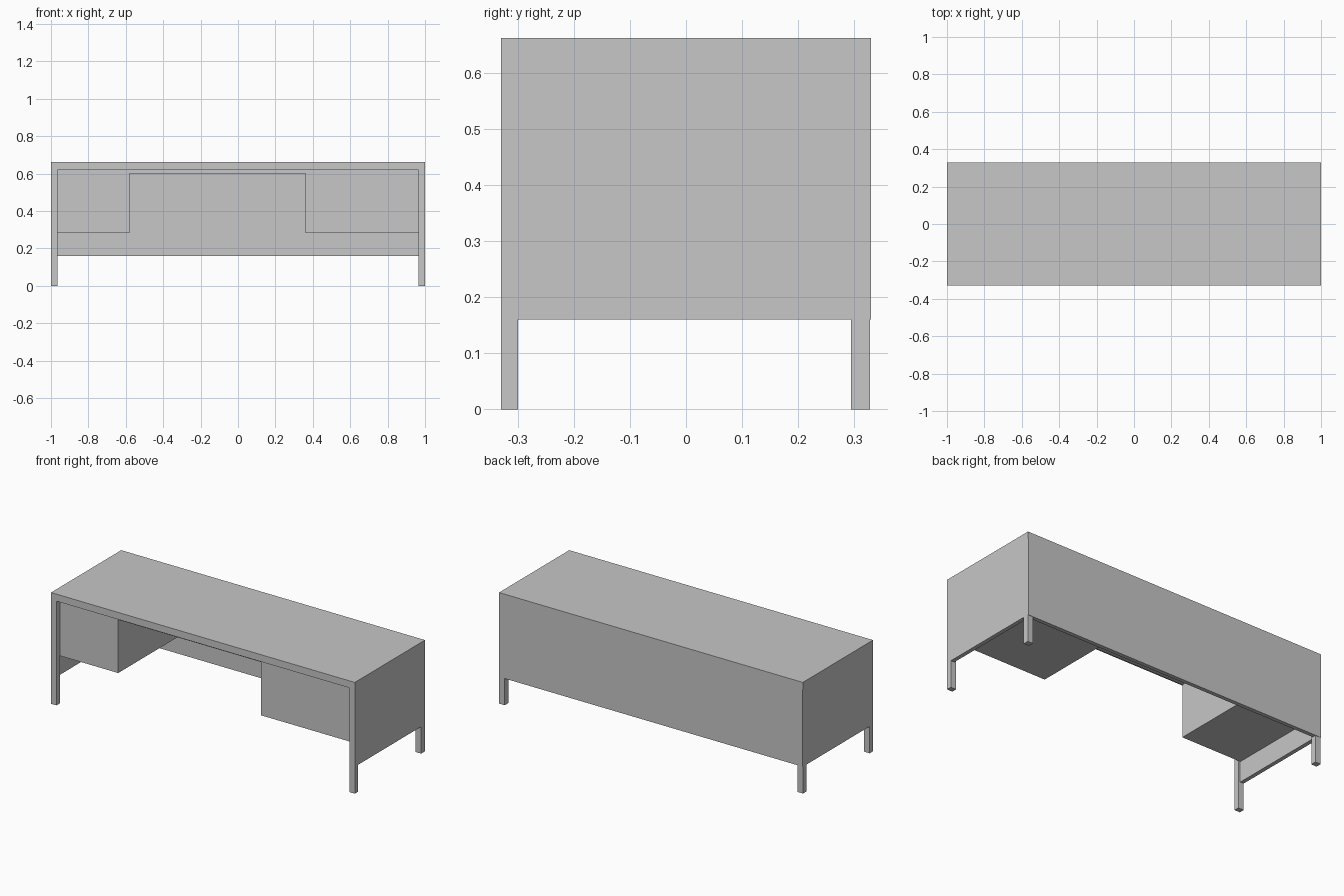
import bpy
import bmesh
from mathutils import Vector

cube = bpy.data.objects.get("Cube")
if cube:
    bpy.data.objects.remove(cube, do_unlink=True)

grey = bpy.data.materials.new("light grey")
grey.use_nodes = True
grey.diffuse_color = (0.57, 0.57, 0.57, 1)
grey.node_tree.nodes["Principled BSDF"].inputs["Base Color"].default_value = grey.diffuse_color


def box(name, x, y, z):
    """Box spanning the given (low, high) range on each axis."""
    bm = bmesh.new()
    bmesh.ops.create_cube(bm, size=1)
    low, high = (Vector(v) for v in zip(x, y, z))
    for v in bm.verts:
        v.co = Vector(high[i] if v.co[i] > 0 else low[i] for i in range(3))
    mesh = bpy.data.meshes.new(name)
    bm.to_mesh(mesh)
    bm.free()
    mesh.materials.append(grey)
    obj = bpy.data.objects.new(name, mesh)
    bpy.context.collection.objects.link(obj)
    return obj


W, D, H = 1.0, 0.33, 0.662   # half width, half depth, height
UNDER = 0.62                 # underside of the top
SKIRT = 0.16                 # lower edge of the panels
LEG = 0.036
LEG_Y = 0.031
THICK = 0.024
BACK = D - THICK

# Desk top
box("desk_top", (-W, W), (-D, D), (UNDER, H))

# Legs and side panels, mirrored left and right
for side, s in (("left", 1), ("right", -1)):
    leg_x = sorted((s * W, s * (W - LEG)))
    box("front_leg_" + side, leg_x, (-D, -D + LEG_Y), (0, UNDER))
    box("back_leg_" + side, leg_x, (D - LEG, D - 0.002), (0, UNDER))
    panel_x = sorted((s * W, s * (W - THICK)))
    box("side_panel_" + side, panel_x, (-D + LEG_Y, D - LEG), (SKIRT, UNDER))

# Back panel
box("back_panel", (-W + 0.001, W - 0.001), (BACK, D), (SKIRT, UNDER))

# Drawer pedestals and the shallow tray between them
FRONT = -0.298
box("wide_pedestal", (0.36, W - THICK), (FRONT, BACK), (0.283, UNDER))
box("narrow_pedestal", (-W + THICK, -0.58), (FRONT, BACK), (0.283, UNDER))
box("centre_tray", (-0.58, 0.36), (FRONT, BACK), (0.6, UNDER))
